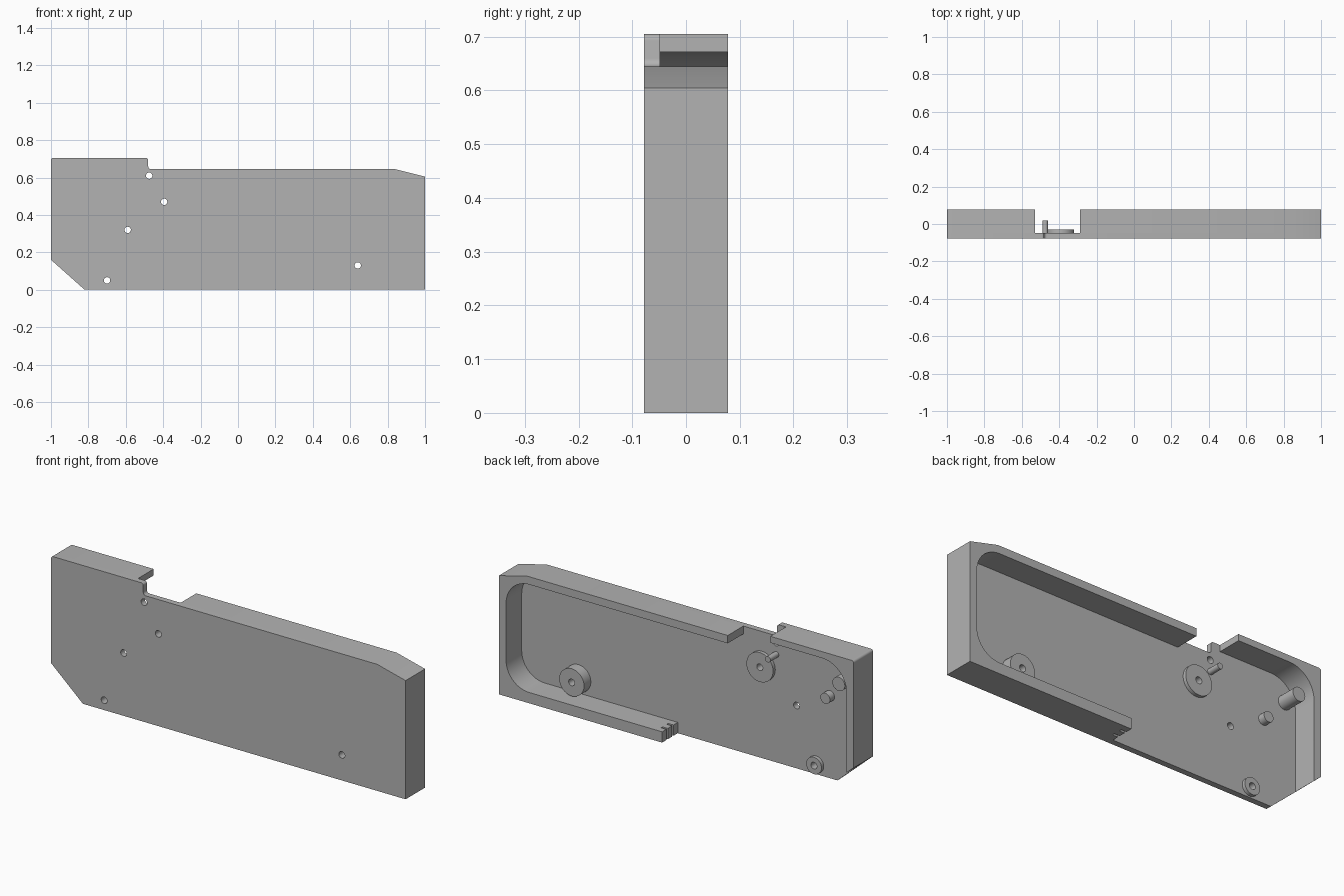
import bpy, math

cube = bpy.data.objects.get("Cube")
if cube:
    bpy.data.objects.remove(cube, do_unlink=True)

# Single matte grey
grey = bpy.data.materials.new("plain_grey")
grey.use_nodes = True
GREY = (0.45, 0.45, 0.45, 1)
grey.diffuse_color = GREY
grey.node_tree.nodes["Principled BSDF"].inputs["Base Color"].default_value = GREY

FRONT, FLOOR, BACK = -0.078, -0.048, 0.078


def arc(cx, cz, r, start, end, steps=12):
    """Points on an arc, angles in degrees."""
    angles = [math.radians(start + (end - start) * i / steps) for i in range(steps + 1)]
    return [(cx + r * math.cos(a), cz + r * math.sin(a)) for a in angles]


def circle(cx, cz, r, sides=32):
    return arc(cx, cz, r, 0, 360, sides)[:-1]


def prism(name, loops, y0, y1):
    """Extrude closed x-z loops from y0 to y1; inner loops become holes."""
    curve = bpy.data.curves.new(name, "CURVE")
    curve.dimensions = "2D"
    curve.fill_mode = "BOTH"
    curve.extrude = (y1 - y0) / 2
    for loop in loops:
        spline = curve.splines.new("POLY")
        spline.points.add(len(loop) - 1)
        for point, (x, z) in zip(spline.points, loop):
            point.co = (x, z, 0, 1)
        spline.use_cyclic_u = True
    obj = bpy.data.objects.new(name, curve)
    bpy.context.collection.objects.link(obj)
    obj.location.y = (y0 + y1) / 2
    obj.rotation_euler.x = math.pi / 2
    bpy.ops.object.select_all(action="DESELECT")
    obj.select_set(True)
    bpy.context.view_layer.objects.active = obj
    bpy.ops.object.convert(target="MESH")
    obj = bpy.context.object
    bpy.ops.object.mode_set(mode="EDIT")
    bpy.ops.mesh.select_all(action="SELECT")
    bpy.ops.mesh.remove_doubles(threshold=0.0001)
    bpy.ops.mesh.normals_make_consistent(inside=False)
    bpy.ops.object.mode_set(mode="OBJECT")
    bpy.ops.object.shade_smooth_by_angle(angle=math.radians(30))
    obj.data.materials.clear()
    obj.data.materials.append(grey)
    return obj


# Front plate with its step, clipped corner and through holes
HOLE = 0.017
holes = [(-0.475, 0.61), (-0.395, 0.47), (-0.59, 0.32), (-0.70, 0.05), (0.64, 0.13)]
outline = [(-1, 0.16), (-0.82, 0), (1, 0), (1, 0.605), (0.84, 0.645)]
outline += arc(-0.465, 0.66, 0.015, 270, 180, 6)
outline += arc(-0.492, 0.693, 0.012, 0, 90, 6)
outline += arc(-0.988, 0.693, 0.012, 90, 180, 6)
prism("front_plate", [outline] + [circle(x, z, HOLE) for x, z in holes], FRONT, FLOOR)

# Long wall wrapping bottom, end and top
wall = [(0.11, 0), (1, 0), (1, 0.605), (0.84, 0.645), (-0.29, 0.645), (-0.29, 0.605)]
wall += arc(0.83, 0.475, 0.13, 90, 0)
wall += arc(0.83, 0.185, 0.13, 0, -90)
wall += [(0.11, 0.055)]
prism("long_wall", [wall], FLOOR, BACK)

# Slotted end of the bottom wall
fin = [(0.08, 0), (0.11, 0), (0.11, 0.055), (0.08, 0.055)]
for i in range(3):
    y = FLOOR + i * 0.046
    prism(f"wall_end_fin_{i + 1}", [fin], y, y + 0.034)

# Short corner wall behind the raised step
corner = [(-0.53, 0.705)] + arc(-0.988, 0.693, 0.012, 90, 180, 6)
corner += [(-1, 0.16), (-0.96, 0.125)]
corner += arc(-0.82, 0.532, 0.14, 180, 90)
corner += [(-0.53, 0.672)]
prism("corner_wall", [corner], FLOOR, BACK)

# Drilled bosses: position, radius, height
for name, x, z, r, h in [("tall_boss", 0.64, 0.13, 0.07, 0.055),
                         ("wide_boss", -0.395, 0.47, 0.075, 0.018),
                         ("small_boss", -0.70, 0.05, 0.043, 0.018)]:
    prism(name, [circle(x, z, r), circle(x, z, HOLE)], FLOOR, FLOOR + h)

# Solid pins: position, radius, tip depth
for name, x, z, r, tip in [("thin_pin", -0.475, 0.55, 0.015, 0.02),
                           ("thick_pin", -0.897, 0.55, 0.035, 0.052),
                           ("short_pin", -0.777, 0.42, 0.027, -0.011)]:
    prism(name, [circle(x, z, r)], FLOOR, tip)
